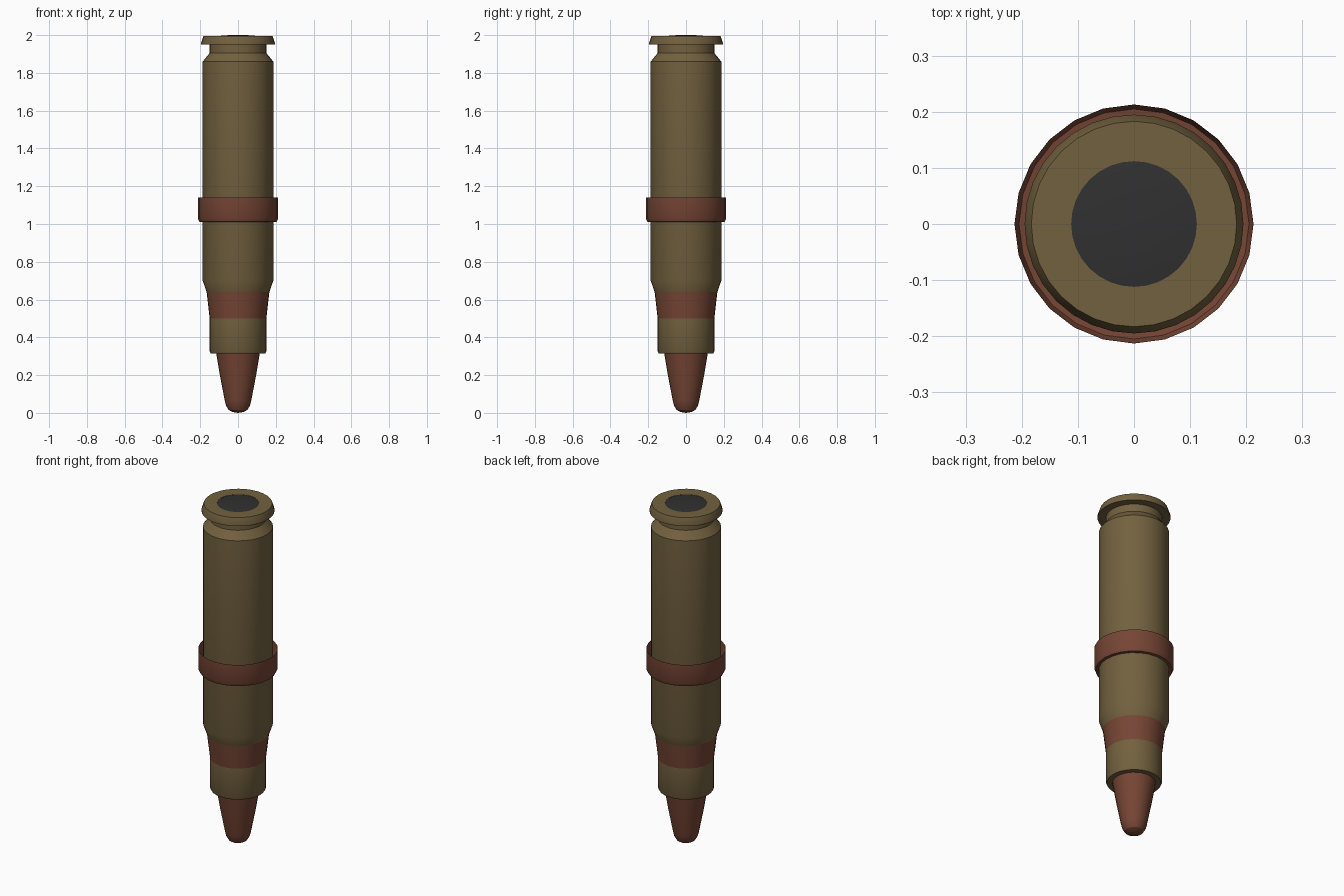
import bpy, bmesh, math

if "Cube" in bpy.data.objects:
    bpy.data.objects.remove(bpy.data.objects["Cube"])


def material(name, rgb):
    m = bpy.data.materials.new(name)
    m.diffuse_color = (*rgb, 1)
    m.use_nodes = True
    m.node_tree.nodes["Principled BSDF"].inputs["Base Color"].default_value = m.diffuse_color
    return m


def lathe(name, profile, mat, sides=32):
    """Revolve an (r, z) profile about z; points with r = 0 close to a pole."""
    bm = bmesh.new()
    rings = []
    for r, z in profile:
        if r == 0:
            rings.append([bm.verts.new((0, 0, z))] * sides)
        else:
            rings.append([bm.verts.new((r * math.cos(math.tau * i / sides),
                                        r * math.sin(math.tau * i / sides), z))
                          for i in range(sides)])
    for a, b in zip(rings, rings[1:]):
        for i in range(sides):
            j = (i + 1) % sides
            quad = list(dict.fromkeys((a[i], a[j], b[j], b[i])))
            bm.faces.new(quad)
    me = bpy.data.meshes.new(name)
    bm.to_mesh(me)
    bm.free()
    ob = bpy.data.objects.new(name, me)
    bpy.context.collection.objects.link(ob)
    me.materials.append(mat)
    bpy.ops.object.select_all(action='DESELECT')
    ob.select_set(True)
    bpy.context.view_layer.objects.active = ob
    bpy.ops.object.shade_smooth_by_angle(angle=math.radians(30))
    return ob


brass = material("olive_brass", (0.17, 0.12, 0.05))
red = material("red_brown", (0.18, 0.06, 0.035))
dark = material("dark_grey", (0.03, 0.03, 0.03))

# Bullet tip with rounded nose
lathe("bullet_tip", [(0, 0), (0.03, 0.005), (0.05, 0.016), (0.064, 0.04), (0.07, 0.065),
                     (0.096, 0.20), (0.118, 0.33)], red, 24)

# Case neck with a small bevelled mouth
lathe("case_neck", [(0.116, 0.315), (0.145, 0.315), (0.15, 0.325), (0.15, 0.50)], brass)

# Painted band on the tapering shoulder
lathe("shoulder_band", [(0.15, 0.50), (0.166, 0.64)], red)

# Case body, extractor groove and rim
lathe("case_body", [(0.166, 0.64), (0.187, 0.70), (0.187, 1.86), (0.15, 1.905),
                    (0.15, 1.95), (0.195, 1.95), (0.195, 1.96), (0.183, 1.995),
                    (0.112, 1.995)], brass)

# Slightly domed primer
lathe("primer", [(0.112, 1.994), (0.08, 1.998), (0.04, 2.0), (0, 2.0)], dark)

# Loose collar, open at the top
lathe("collar_ring", [(0.19, 1.01), (0.205, 1.012), (0.213, 1.03), (0.213, 1.14)], red, 24)
